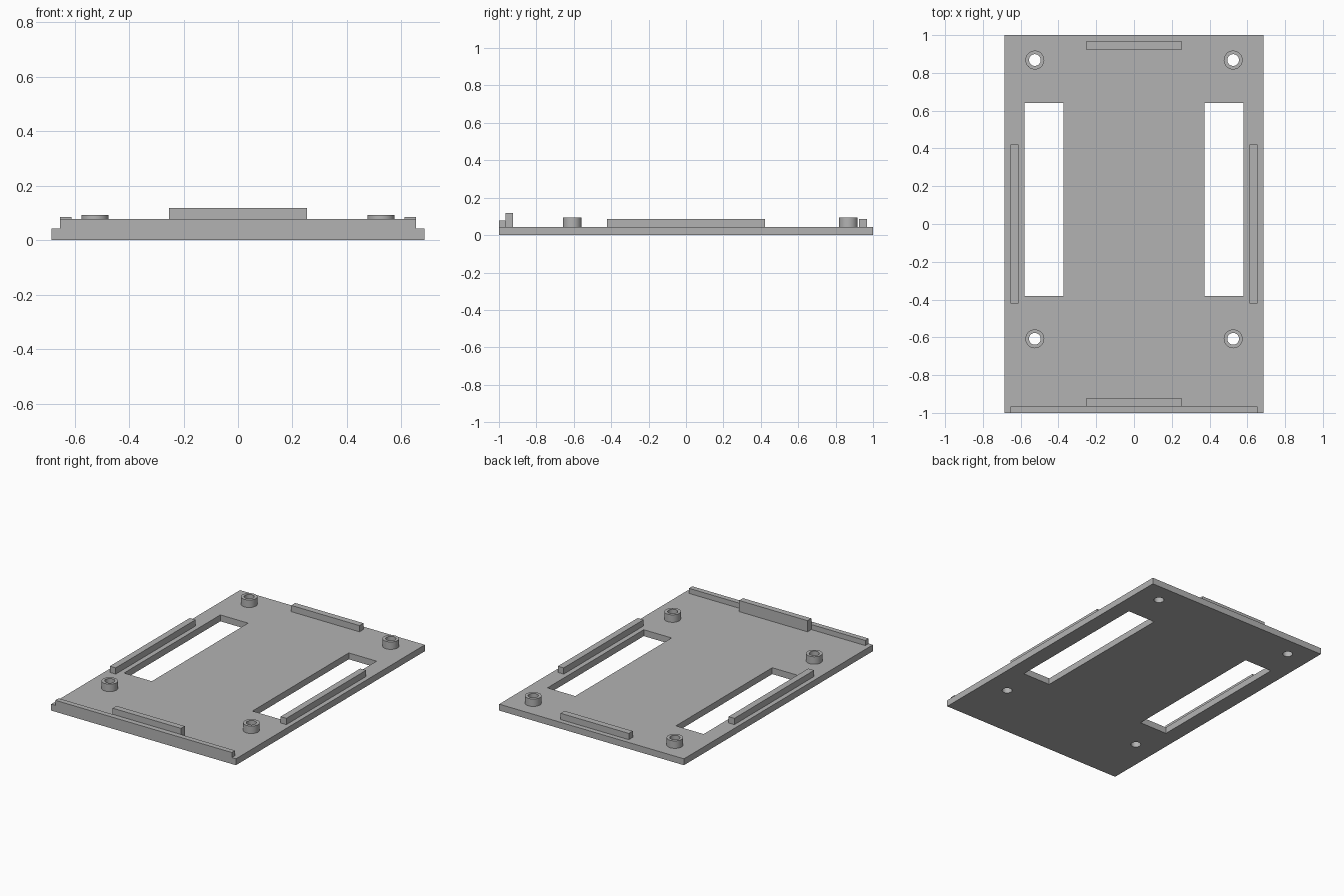
import bpy
import bmesh
from math import radians
from mathutils import Matrix, Vector

cube = bpy.data.objects.get("Cube")
if cube:
    bpy.data.objects.remove(cube, do_unlink=True)

grey = bpy.data.materials.new("light grey")
grey.use_nodes = True
colour = (0.45, 0.45, 0.45, 1)
grey.diffuse_color = colour
grey.node_tree.nodes["Principled BSDF"].inputs["Base Color"].default_value = colour

THICK = 0.043
BOSS_X, BOSS_Y = 0.525, (-0.608, 0.868)


def add_box(bm, lo, hi):
    lo, hi = Vector(lo), Vector(hi)
    mat = Matrix.Translation((lo + hi) / 2) @ Matrix.Diagonal((*(hi - lo), 1))
    bmesh.ops.create_cube(bm, size=1, matrix=mat)


def add_cylinder(bm, x, y, z0, z1, radius):
    bmesh.ops.create_cone(bm, cap_ends=True, segments=32, radius1=radius, radius2=radius,
                          depth=z1 - z0, matrix=Matrix.Translation((x, y, (z0 + z1) / 2)))


def make_object(name, bm):
    mesh = bpy.data.meshes.new(name)
    bm.to_mesh(mesh)
    bm.free()
    mesh.materials.append(grey)
    obj = bpy.data.objects.new(name, mesh)
    bpy.context.collection.objects.link(obj)
    return obj


def box(name, lo, hi):
    bm = bmesh.new()
    add_box(bm, lo, hi)
    return make_object(name, bm)


# Base plate and the raised edge strips
plate = box("base_plate", (-0.685, -1, 0), (0.685, 1, THICK))
box("front_lip", (-0.654, -1, THICK), (0.654, -0.965, 0.077))
box("front_tab", (-0.253, -0.965, THICK), (0.253, -0.925, 0.118))
box("back_tab", (-0.253, 0.925, THICK), (0.253, 0.967, 0.085))
for side, sx in (("left", 1), ("right", -1)):
    xs = sorted((sx * 0.611, sx * 0.654))
    box(side + "_rail", (xs[0], -0.422, THICK), (xs[1], 0.422, 0.085))

# Round standoffs, with one cutter for windows and screw holes
cut = bmesh.new()
drilled = [plate]
for side, sx in (("left", 1), ("right", -1)):
    xs = sorted((sx * 0.373, sx * 0.579))
    add_box(cut, (xs[0], -0.38, -0.1), (xs[1], 0.64, 0.2))
    for end, y in zip(("front", "back"), BOSS_Y):
        add_cylinder(cut, sx * BOSS_X, y, -0.1, 0.2, 0.031)
        bm = bmesh.new()
        add_cylinder(bm, sx * BOSS_X, y, THICK, 0.093, 0.05)
        drilled.append(make_object(f"{end}_{side}_standoff", bm))
cutter = make_object("hole_cutter", cut)
cutter.hide_render = True

for obj in drilled:
    mod = obj.modifiers.new("holes", "BOOLEAN")
    mod.operation = "DIFFERENCE"
    mod.solver = "EXACT"
    mod.object = cutter
    bpy.ops.object.select_all(action="DESELECT")
    obj.select_set(True)
    bpy.context.view_layer.objects.active = obj
    bpy.ops.object.modifier_apply(modifier=mod.name)
    bpy.ops.object.shade_smooth_by_angle(angle=radians(30))
bpy.data.objects.remove(cutter, do_unlink=True)
